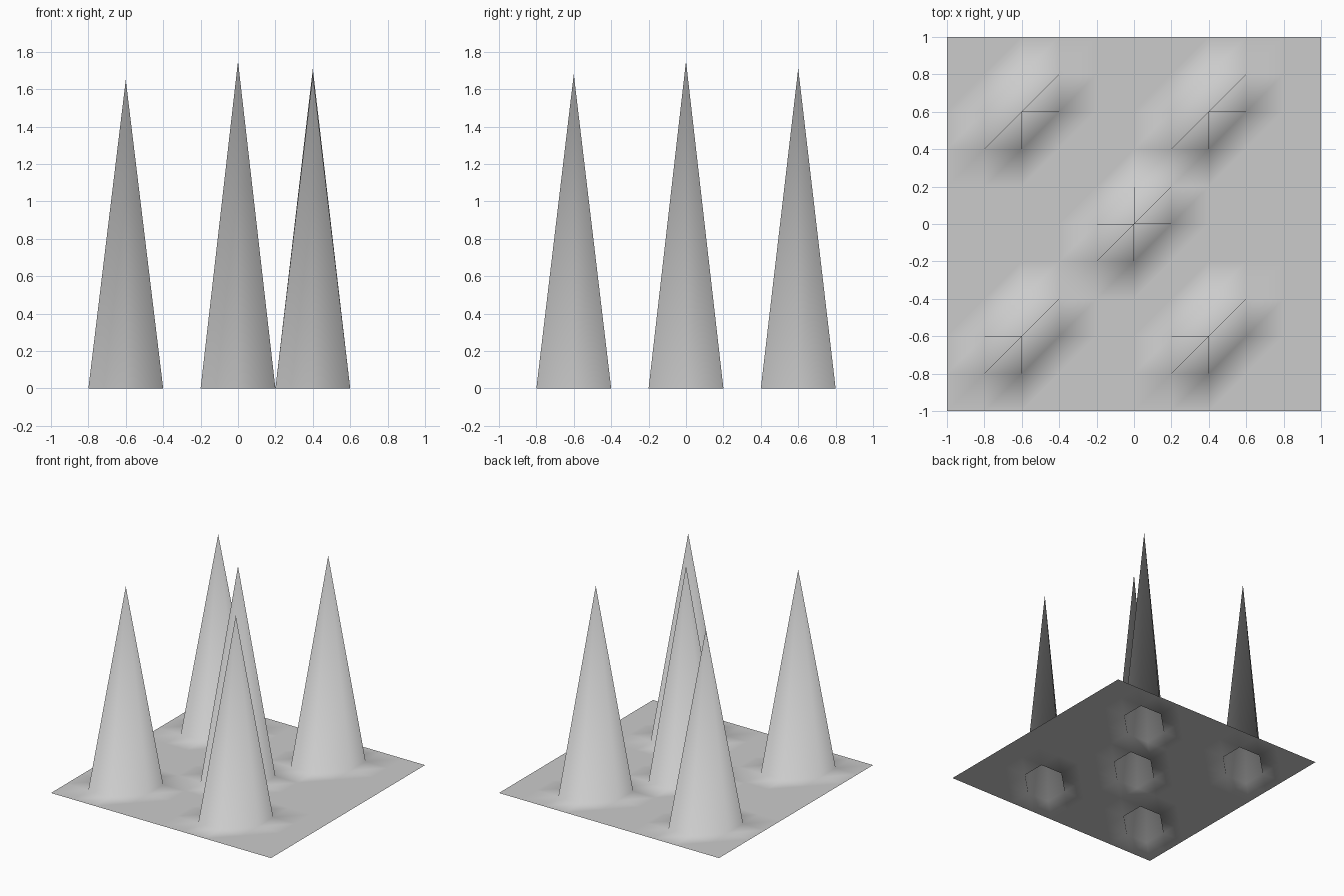
import bpy, bmesh

if "Cube" in bpy.data.objects:
    bpy.data.objects.remove(bpy.data.objects["Cube"])

# Peaks of the sheet: grid position -> height
PEAKS = {
    (-0.6, 0.6): 1.62,
    (-0.6, -0.6): 1.65,
    (0.4, -0.6): 1.68,
    (0.4, 0.6): 1.71,
    (0.0, 0.0): 1.75,
}
N, SIZE = 10, 2.0
STEP = SIZE / N

bm = bmesh.new()

# Regular grid of points, with the peak points pulled up
grid = []
for j in range(N + 1):
    row = []
    for i in range(N + 1):
        x, y = round(i * STEP - 1, 3), round(j * STEP - 1, 3)
        row.append(bm.verts.new((x, y, PEAKS.get((x, y), 0.0))))
    grid.append(row)

# Two triangles per cell, all split along the same diagonal
for j in range(N):
    for i in range(N):
        a, b = grid[j][i], grid[j][i + 1]
        c, d = grid[j + 1][i + 1], grid[j + 1][i]
        bm.faces.new((a, b, c))
        bm.faces.new((a, c, d))

# Smooth shaded terrain sheet
for f in bm.faces:
    f.smooth = True
mesh = bpy.data.meshes.new("spiked_terrain")
bm.to_mesh(mesh)
bm.free()
terrain = bpy.data.objects.new("spiked_terrain", mesh)
bpy.context.collection.objects.link(terrain)
